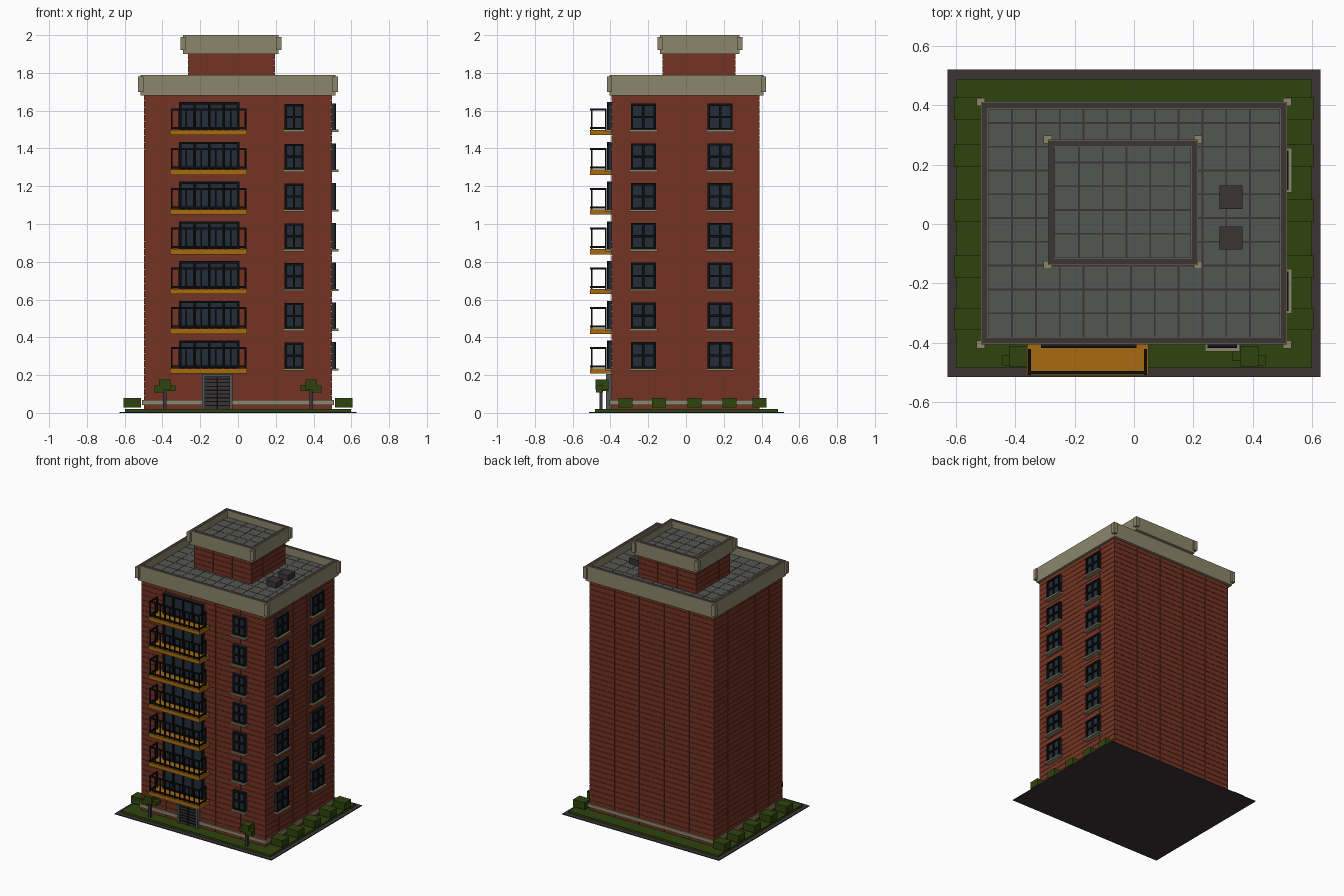
import bpy
import bmesh
from math import radians
from mathutils import Matrix, Vector

default_cube = bpy.data.objects.get("Cube")
if default_cube:
    bpy.data.objects.remove(default_cube, do_unlink=True)


def make_material(name, red, green, blue):
    material = bpy.data.materials.new(name)
    material.use_nodes = True
    colour = (red, green, blue, 1)
    material.diffuse_color = colour
    shader = next(n for n in material.node_tree.nodes if n.type == "BSDF_PRINCIPLED")
    shader.inputs["Base Color"].default_value = colour
    shader.inputs["Roughness"].default_value = 0.9
    return material


brick = make_material("brick red", .175, .034, .017)
stone = make_material("pale stone", .265, .238, .148)
slate = make_material("roof grey", .086, .095, .084)
dark = make_material("dark brown grey", .044, .033, .036)
leaf = make_material("leaf green", .028, .057, .004)
amber = make_material("amber", .39, .145, .005)
black = make_material("black metal", .004, .004, .005)
glass = make_material("dark glass", .016, .027, .04)


class Part:
    """Collects boxes of several materials into one mesh."""

    def __init__(self, name):
        self.name = name
        self.bm = bmesh.new()
        self.materials = []

    def box(self, material, x, y, z):
        if material not in self.materials:
            self.materials.append(material)
        size = Vector((x[1] - x[0], y[1] - y[0], z[1] - z[0]))
        centre = Vector((sum(x), sum(y), sum(z))) / 2
        matrix = Matrix.Translation(centre) @ Matrix.Diagonal(size).to_4x4()
        cube = bmesh.ops.create_cube(self.bm, size=1, matrix=matrix)
        for face in {f for v in cube["verts"] for f in v.link_faces}:
            face.material_index = self.materials.index(material)

    def ring(self, material, x, y, z, width):
        """Rectangular frame lying flat, with its outer edge at x and y."""
        for a, b in ((x[0], x[0] + width), (x[1] - width, x[1])):
            self.box(material, (a, b), y, z)
        for a, b in ((y[0], y[0] + width), (y[1] - width, y[1])):
            self.box(material, (x[0] + width, x[1] - width), (a, b), z)

    def mesh(self):
        mesh = bpy.data.meshes.new(self.name)
        self.bm.to_mesh(mesh)
        self.bm.free()
        for material in self.materials:
            mesh.materials.append(material)
        return mesh

    def finish(self):
        return place(self.name, self.mesh())


def place(name, mesh, location=(0, 0, 0), turn=0):
    obj = bpy.data.objects.new(name, mesh)
    obj.location = location
    obj.rotation_euler.z = radians(turn)
    bpy.context.collection.objects.link(obj)
    return obj


def around(centre, half):
    return centre - half, centre + half


def grow(span, amount):
    return span[0] - amount, span[1] + amount


# Brick walls: a core with courses of shallow brick panels on each side
def brick_walls(name, x, y, z, courses, columns):
    part = Part(name)
    depth, gap = .006, .002
    part.box(brick, grow(x, -depth), grow(y, -depth), z)
    rise = (z[1] - z[0]) / courses
    for row in range(courses):
        low = z[0] + row * rise
        level = (low, low + rise - gap)
        for col in range(columns):
            def cell(span):
                step = (span[1] - span[0]) / columns
                left = span[0] + col * step
                return (left + (gap if col else 0),
                        left + step - (gap if col < columns - 1 else 0))
            for edge, inner in ((y[0], y[0] + depth), (y[1] - depth, y[1])):
                part.box(brick, cell(x), (edge, inner), level)
            for edge, inner in ((x[0], x[0] + depth), (x[1] - depth, x[1])):
                part.box(brick, (edge, inner), cell(y), level)
    part.finish()


# Parapet with a dark coping, and a tiled roof deck inside it
def roof(name, x, y, z, deck, tile):
    rim = Part(name + "_parapet")
    thick, lip = .025, .003
    rim.ring(stone, x, y, (z[0], z[1] - lip), thick)
    rim.ring(dark, grow(x, -lip), grow(y, -lip), (z[1] - lip, z[1]), thick - 2 * lip)
    rim.ring(stone, x, y, (z[1] - lip, z[1]), lip)
    rim.ring(stone, grow(x, lip - thick), grow(y, lip - thick), (z[1] - lip, z[1]), lip)
    for cx in x:
        for cy in y:
            rim.box(stone, around(cx, .014), around(cy, .014), (z[0] + .02, z[1] - .01))
    rim.finish()
    floor = Part(name + "_deck")
    inside_x, inside_y = grow(x, -thick), grow(y, -thick)
    floor.box(slate, inside_x, inside_y, (z[0], deck))
    joint, top = .003, (deck, deck + .001)
    for n in range(1, int((x[1] - x[0]) / tile)):
        floor.box(dark, around(inside_x[0] + n * tile, joint), inside_y, top)
    for n in range(1, int((y[1] - y[0]) / tile)):
        floor.box(dark, inside_x, around(inside_y[0] + n * tile, joint), top)
    floor.finish()


wall_x, wall_y = (-.497, .497), (-.394, .39)
brick_walls("main_walls", wall_x, wall_y, (.02, 1.69), 45, 5)
roof("main_roof", (-.515, .515), (-.405, .41), (1.68, 1.79), 1.735, .08)
brick_walls("penthouse_walls", (-.265, .195), (-.124, .262), (1.73, 1.91), 5, 3)
roof("penthouse_roof", (-.29, .215), (-.138, .284), (1.9, 2), 1.95, .08)

plinth = Part("stone_plinth")
plinth.ring(stone, grow(wall_x, .01), grow(wall_y, .01), (.042, .067), .03)
plinth.finish()

for name, y in (("rear_roof_vent", .09), ("front_roof_vent", -.047)):
    vent = Part(name)
    vent.box(dark, around(.326, .039), around(y, .039), (1.73, 1.775))
    vent.finish()

# Ground plate and lawn
ground = Part("ground")
ground.box(dark, around(0, .627), (-.514, .519), (0, .006))
ground.box(leaf, around(0, .598), around(.002, .485), (.006, .02))
ground.finish()

# Hedge blocks along both sides
hedge = Part("hedge_block")
hedge.box(leaf, around(0, .046), around(0, .037), (0, .051))
hedge_mesh = hedge.mesh()
for side in (-1, 1):
    for y in (-.32, -.143, .045, .23, .389):
        place("hedge_block", hedge_mesh, (side * .56, y, .028))

# Two small trees flanking the entrance
for name, side in (("left_tree", 1), ("right_tree", -1)):
    tree = Part(name)
    x = side * .388
    tree.box(dark, around(x, .009), around(-.45, .009), (.02, .13))
    tree.box(leaf, around(x, .03), around(-.445, .034), (.125, .178))
    tree.box(leaf, around(x + side * .03, .025), around(-.458, .018), (.108, .145))
    tree.box(leaf, around(x - side * .032, .024), around(-.435, .025), (.115, .145))
    tree.finish()


# Window with frame, bars and optional sill; the wall is at y = 0, outward is -y
def window_mesh(name, width, height, columns, rows, sill):
    part = Part(name)
    half, bar, depth = width / 2, .006, (-.023, 0)
    low = .01
    part.box(glass, around(0, half), (-.014, 0), (low, height))
    for n in range(columns + 1):
        x = -half + bar + n * (width - 2 * bar) / columns
        part.box(black, around(x, bar), depth, (low, height))
    for n in range(rows + 1):
        z = low + bar + n * (height - low - 2 * bar) / rows
        part.box(black, around(0, half), depth, around(z, bar))
    if sill:
        part.box(stone, around(0, half + .009), (-.035, 0), (0, .012))
    return part.mesh()


# Balcony: amber slab with an open metal railing
def balcony_mesh():
    part = Part("balcony")
    front, back, half, top = -.508, -.395, .195, .125
    part.box(amber, around(0, .204), (front, back), (-.016, .011))
    rail = .005
    for z in (.022, top - rail):
        part.box(black, around(0, half), around(front + .008, rail), around(z, rail))
        for x in (-half, half):
            part.box(black, around(x, rail), (front, -.42), around(z, rail))
    for n in range(11):
        x = -half + n * half / 5
        part.box(black, around(x, .004), around(front + .008, .004), (.011, top))
    for x in (-half, half):
        part.box(black, around(x, rail), around(-.425, rail), (.011, top))
    return part.mesh()


front_window = window_mesh("front_window", .1, .148, 2, 2, True)
side_window = window_mesh("side_window", .132, .15, 2, 2, True)
balcony_door = window_mesh("balcony_door", .32, .158, 4, 1, False)
balcony = balcony_mesh()
for storey in range(7):
    z = .224 + storey * .2105
    place("front_window", front_window, (.297, wall_y[0], z))
    place("balcony_door", balcony_door, (-.152, wall_y[0], z))
    place("balcony", balcony, (-.156, 0, z))
    for y in (-.226, .181):
        place("side_window", side_window, (wall_x[1], y, z), 90)

# Entrance: grey frame around a slatted double door
door = Part("entrance_door")
middle, top = -.11, .205
door.box(dark, around(middle, .066), (-.412, -.39), (.02, top))
for x in (middle - .073, middle + .073):
    door.box(slate, around(x, .008), (-.424, -.39), (.02, top))
door.box(slate, around(middle, .08), (-.424, -.39), (top - .012, top))
for n in range(8):
    door.box(black, around(middle, .064), (-.416, -.41), around(.04 + n * .02, .003))
door.box(black, around(middle, .003), (-.417, -.41), (.02, top - .012))
door.finish()
